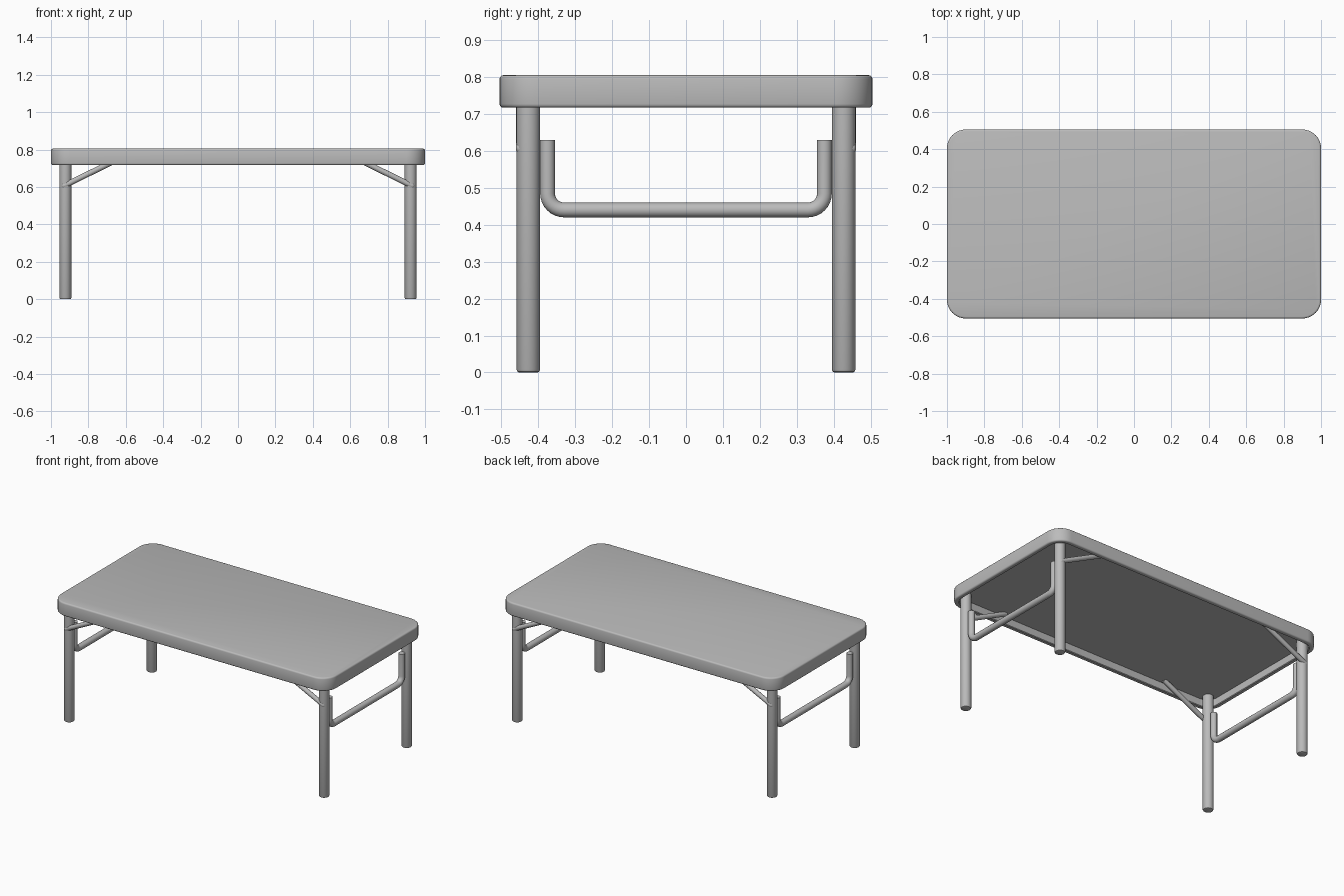
import bpy, bmesh, math
from mathutils import Vector

if "Cube" in bpy.data.objects:
    bpy.data.objects.remove(bpy.data.objects["Cube"])

grey = bpy.data.materials.new("light grey")
grey.diffuse_color = (0.5, 0.5, 0.5, 1)
grey.use_nodes = True
grey.node_tree.nodes["Principled BSDF"].inputs["Base Color"].default_value = grey.diffuse_color


def make_object(name, bm):
    bmesh.ops.recalc_face_normals(bm, faces=bm.faces)
    mesh = bpy.data.meshes.new(name)
    bm.to_mesh(mesh)
    bm.free()
    mesh.materials.append(grey)
    ob = bpy.data.objects.new(name, mesh)
    bpy.context.collection.objects.link(ob)
    bpy.ops.object.select_all(action='DESELECT')
    ob.select_set(True)
    bpy.context.view_layer.objects.active = ob
    bpy.ops.object.shade_smooth_by_angle(angle=math.radians(35))
    return ob


def loft(name, rings):
    """Skin a list of equal-length point rings and cap both ends."""
    bm = bmesh.new()
    loops = [[bm.verts.new(p) for p in ring] for ring in rings]
    n = len(loops[0])
    for a, b in zip(loops, loops[1:]):
        for i in range(n):
            j = (i + 1) % n
            bm.faces.new((a[i], a[j], b[j], b[i]))
    bm.faces.new(loops[0])
    bm.faces.new(loops[-1])
    return make_object(name, bm)


def rounded_rect(inset, z, hx=1.0, hy=0.505, r=0.1, seg=10):
    pts = []
    for k, (sx, sy) in enumerate(((1, 1), (-1, 1), (-1, -1), (1, -1))):
        for i in range(seg + 1):
            a = math.pi / 2 * (k + i / seg)
            pts.append((sx * (hx - r) + (r - inset) * math.cos(a),
                        sy * (hy - r) + (r - inset) * math.sin(a), z))
    return pts


def tube(name, path, sides=20):
    """Round tube along (point, radius) pairs."""
    pts = [Vector(p) for p, _ in path]
    rings = []
    for i, (p, r) in enumerate(zip(pts, [q[1] for q in path])):
        t = (pts[min(i + 1, len(pts) - 1)] - pts[max(i - 1, 0)]).normalized()
        side = Vector((1, 0, 0)) if abs(t.x) < 0.01 else Vector((0, 1, 0))
        up = t.cross(side).normalized()
        rings.append([p + r * (math.cos(2 * math.pi * k / sides) * side
                               + math.sin(2 * math.pi * k / sides) * up)
                      for k in range(sides)])
    return loft(name, rings)


# Table top: rounded slab with a rim and a hollow underside
B, T, CEIL, b = 0.717, 0.805, 0.767, 0.01
profile = [(0.03, CEIL), (0.03, B + 0.004), (0.026, B)]
profile += [(b - b * math.sin(a), B + b - b * math.cos(a))
            for a in (math.pi / 6 * i for i in range(4))]
profile += [(b - b * math.cos(a), T - b + b * math.sin(a))
            for a in (math.pi / 6 * i for i in range(4))]
loft("table_top", [rounded_rect(i, z) for i, z in profile])

LX, LY, LR = 0.923, 0.427, 0.032
for sx, xn in ((-1, "left"), (1, "right")):
    for sy, yn in ((-1, "front"), (1, "back")):
        # Leg with a softened foot
        x, y = sx * LX, sy * LY
        tube(f"leg_{yn}_{xn}", [((x, y, 0), LR - 0.007), ((x, y, 0.002), LR - 0.003),
                                ((x, y, 0.008), LR), ((x, y, CEIL + 0.01), LR)], 24)
        # Slanted brace with a rounded lower end
        lo = Vector((sx * 0.943, sy * 0.446, 0.600))
        hi = Vector((sx * 0.602, sy * 0.446, 0.768))
        d = (hi - lo).normalized()
        r = 0.015
        cap = [(lo + d * (r - r * math.cos(a)), r * math.sin(a))
               for a in (math.radians(q) for q in (10, 35, 62, 90))]
        tube(f"brace_{yn}_{xn}", cap + [(hi, r)], 16)

    # U-shaped cross bar between the legs
    hy, zb, rb = 0.375, 0.44, 0.045
    path = [(-hy, 0.63)]
    path += [(-hy + rb - rb * math.cos(a), zb + rb - rb * math.sin(a))
             for a in (math.pi / 16 * i for i in range(9))]
    path += [(-y, z) for y, z in reversed(path)]
    tube(f"cross_bar_{xn}", [((sx * LX, y, z), 0.02) for y, z in path])
